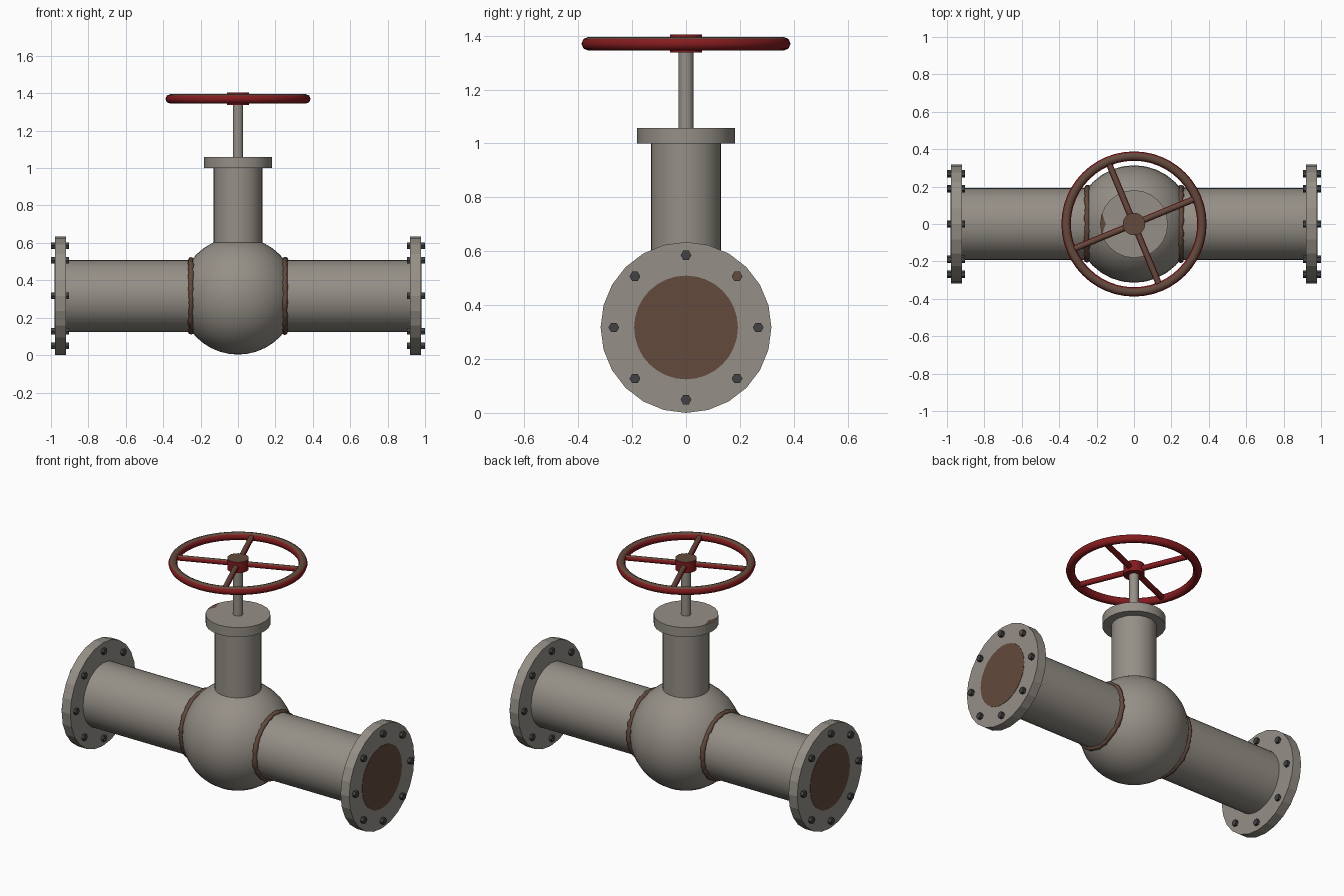
import bpy, bmesh, math, random
from mathutils import Matrix, Vector

if "Cube" in bpy.data.objects:
    bpy.data.objects.remove(bpy.data.objects["Cube"])

random.seed(4)
AXIS = 0.317      # height of the pipe centre line
WHEEL = 1.37      # height of the handwheel


def material(name, rgb):
    m = bpy.data.materials.new(name)
    m.diffuse_color = (*rgb, 1)
    m.use_nodes = True
    m.node_tree.nodes["Principled BSDF"].inputs["Base Color"].default_value = m.diffuse_color
    return m


GREY = material("weathered grey", (0.30, 0.275, 0.24))
RUST = material("rust brown", (0.125, 0.068, 0.047))
RED = material("wheel red", (0.23, 0.011, 0.013))
DARK = material("dark steel", (0.055, 0.055, 0.058))


def finish(name, bm, mats, rule=None, smooth=True):
    if rule:
        bm.normal_update()
        for f in bm.faces:
            f.material_index = int(rule(f))
    me = bpy.data.meshes.new(name)
    bm.to_mesh(me)
    bm.free()
    for m in mats:
        me.materials.append(m)
    ob = bpy.data.objects.new(name, me)
    bpy.context.collection.objects.link(ob)
    if smooth:
        bpy.ops.object.select_all(action='DESELECT')
        ob.select_set(True)
        bpy.context.view_layer.objects.active = ob
        bpy.ops.object.shade_smooth_by_angle(angle=math.radians(50))
    return ob


def add_cyl(bm, a, b, r, sides):
    a, b = Vector(a), Vector(b)
    d = b - a
    if abs(d.x) > 1e-6 and abs(d.y) < 1e-6:
        rot = Matrix.Rotation(math.pi / 2, 4, 'Y')
    else:
        rot = d.to_track_quat('Z', 'Y').to_matrix().to_4x4()
    bmesh.ops.create_cone(bm, cap_ends=True, segments=sides, radius1=r, radius2=r,
                          depth=d.length, matrix=Matrix.Translation((a + b) / 2) @ rot)


def cyl(name, a, b, r, sides, mats, rule=None, smooth=True):
    bm = bmesh.new()
    add_cyl(bm, a, b, r, sides)
    return finish(name, bm, mats, rule, smooth)


def torus(major, minor, n, m, jitter=0.0):
    bm = bmesh.new()
    rings = []
    for i in range(n):
        t = 2 * math.pi * i / n
        dz = random.uniform(-jitter, jitter)
        r = minor + random.uniform(-jitter, jitter)
        rings.append([bm.verts.new(((major + r * math.cos(p)) * math.cos(t),
                                    (major + r * math.cos(p)) * math.sin(t),
                                    r * math.sin(p) + dz))
                      for p in (2 * math.pi * j / m for j in range(m))])
    for i in range(n):
        for j in range(m):
            u, v, k = rings[i], rings[(i + 1) % n], (j + 1) % m
            bm.faces.new((u[j], v[j], v[k], u[k]))
    return bm


def top_face(f):
    return f.normal.z > 0.7


# round valve body
bm = bmesh.new()
bmesh.ops.create_uvsphere(bm, u_segments=32, v_segments=20, radius=0.314,
                          matrix=Matrix.Translation((0, 0, AXIS)))
finish("valve_body", bm, [GREY])

# both pipe ends with flange, rusty bore, bolts and weld
for side, s in (("left", -1), ("right", 1)):
    cyl(f"{side}_pipe", (s * 0.15, 0, AXIS), (s * 0.95, 0, AXIS), 0.1925, 32, [GREY])
    cyl(f"{side}_flange", (s * 0.92, 0, AXIS), (s * 0.979, 0, AXIS), 0.317, 24, [GREY],
        smooth=False)
    cyl(f"{side}_bore", (s * 0.976, 0, AXIS), (s * 0.981, 0, AXIS), 0.1925, 32, [RUST],
        smooth=False)
    bm = bmesh.new()
    for k in range(8):
        a = k * math.pi / 4
        y, z = 0.268 * math.cos(a), AXIS + 0.268 * math.sin(a)
        add_cyl(bm, (s * 0.904, y, z), (s, y, z), 0.02, 6)
    # one bolt on the right end has rusted
    finish(f"{side}_bolts", bm, [DARK, RUST], smooth=False,
           rule=lambda f: f.normal.x > 0.9 and s > 0
           and (f.calc_center_median() - Vector((1, 0.19, 0.507))).length < 0.03)
    bm = torus(0.194, 0.014, 64, 8, 0.003)
    bm.transform(Matrix.Translation((s * 0.251, 0, AXIS)) @ Matrix.Rotation(math.pi / 2, 4, 'Y'))
    finish(f"{side}_rusty_weld", bm, [RUST])

# bonnet and stem
cyl("bonnet_neck", (0, 0, 0.5), (0, 0, 1.01), 0.13, 32, [GREY])
cyl("bonnet_flange", (0, 0, 1.0), (0, 0, 1.058), 0.181, 24, [GREY])
cyl("stem", (0, 0, 1.04), (0, 0, 1.36), 0.028, 16, [GREY])

# crescent of rust on the bonnet flange
bm = bmesh.new()
arc = [math.radians(160 + 5 * i) for i in range(9)]
pts = [(0.179, a) for a in arc] + [(0.15 + 0.028 * abs(a - math.pi) / 0.35, a)
                                   for a in reversed(arc[1:-1])]
bm.faces.new([bm.verts.new((r * math.cos(a), r * math.sin(a), 1.0595)) for r, a in pts])
finish("bonnet_rust_patch", bm, [RUST], smooth=False)

# handwheel, red with rust on the upward faces
bm = torus(0.363, 0.025, 48, 8)
bm.transform(Matrix.Translation((0, 0, WHEEL)))
finish("wheel_rim", bm, [RED, RUST], top_face)
cyl("wheel_hub", (0, 0, 1.337), (0, 0, 1.404), 0.06, 24, [RED, RUST], top_face)
bm = bmesh.new()
for k in range(4):
    a = math.radians(22.5 + 90 * k)
    d = Vector((math.cos(a), math.sin(a), 0))
    up = Vector((0, 0, WHEEL))
    add_cyl(bm, d * 0.03 + up, d * 0.36 + up, 0.017, 8)
finish("wheel_spokes", bm, [RED, RUST], top_face)
